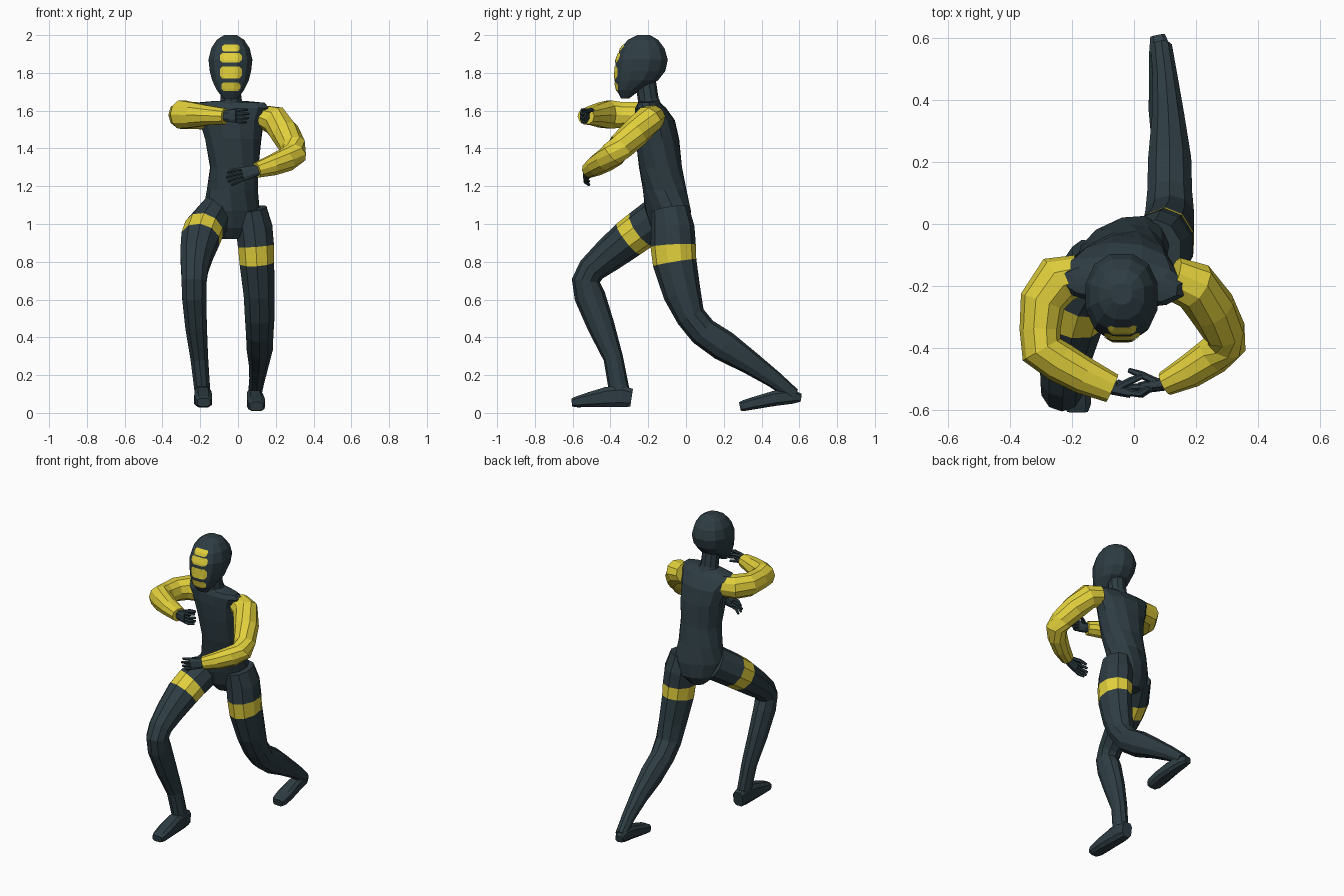
import bpy, bmesh, math
from mathutils import Vector
from mathutils.bvhtree import BVHTree


def material(name, rgb):
    m = bpy.data.materials.new(name)
    m.diffuse_color = (*rgb, 1)
    return m


DARK = material("dark slate", (0.027, 0.046, 0.056))
YELLOW = material("yellow", (0.76, 0.63, 0.045))


def finish(bm, name, mats):
    me = bpy.data.meshes.new(name)
    bm.to_mesh(me)
    for m in mats:
        me.materials.append(m)
    ob = bpy.data.objects.new(name, me)
    bpy.context.collection.objects.link(ob)
    return ob


def loft(name, rings, mats, bands=()):
    """Skin closed rings; spans listed in bands take the second material."""
    bm = bmesh.new()
    vs = [[bm.verts.new(p) for p in r] for r in rings]
    n = len(vs[0])
    for i in range(len(vs) - 1):
        for j in range(n):
            k = (j + 1) % n
            f = bm.faces.new((vs[i][j], vs[i][k], vs[i + 1][k], vs[i + 1][j]))
            f.material_index = 1 if i in bands else 0
    bm.faces.new(vs[0])
    bm.faces.new(vs[-1])
    bmesh.ops.recalc_face_normals(bm, faces=bm.faces)
    tree = BVHTree.FromBMesh(bm)
    finish(bm, name, mats)
    bm.free()
    return tree


def unit_ring(n, power):
    """Rounded-square outline; power 1 is a circle, lower is boxier."""
    out = []
    for j in range(n):
        t = 2 * math.pi * (j + 0.5) / n
        c, s = math.cos(t), math.sin(t)
        out.append((math.copysign(abs(c) ** power, c), math.copysign(abs(s) ** power, s)))
    return out


def tube(name, pts, ref, mats, n=10, power=1.0, bands=()):
    """pts: x, y, z, half width along ref, half width across it."""
    ref = Vector(ref)
    cs = [Vector(p[:3]) for p in pts]
    rings = []
    for i, p in enumerate(pts):
        t = Vector()
        if i:
            t += (cs[i] - cs[i - 1]).normalized()
        if i < len(cs) - 1:
            t += (cs[i + 1] - cs[i]).normalized()
        t.normalize()
        u = (ref - t * ref.dot(t)).normalized()
        w = t.cross(u)
        rings.append([cs[i] + u * p[3] * c + w * p[4] * s for c, s in unit_ring(n, power)])
    return loft(name, rings, mats, bands)


def stack(name, secs, mats, n=12, power=0.9):
    """Horizontal sections: z, centre x, front y, back y, half width, twist in degrees."""
    rings = []
    for z, cx, y0, y1, rx, tw in secs:
        a = math.radians(tw)
        cy, ry = (y0 + y1) / 2, (y1 - y0) / 2
        rings.append([Vector((cx + rx * c * math.cos(a) - ry * s * math.sin(a),
                              cy + rx * c * math.sin(a) + ry * s * math.cos(a), z))
                      for c, s in unit_ring(n, power)])
    return loft(name, rings, mats)


# head and mask
head = stack("head", [
    (1.665, -0.04, -0.345, -0.300, 0.040, 0), (1.71, -0.04, -0.370, -0.240, 0.075, 0),
    (1.76, -0.04, -0.382, -0.145, 0.100, 0), (1.81, -0.04, -0.380, -0.105, 0.113, 0),
    (1.87, -0.04, -0.375, -0.092, 0.120, 0), (1.93, -0.04, -0.350, -0.110, 0.105, 0),
    (1.975, -0.04, -0.310, -0.145, 0.075, 0), (2.0, -0.04, -0.260, -0.190, 0.035, 0)], [DARK])


def face_stripe(name, z0, z1, half):
    """Thin octagonal plate wrapped on the front of the head."""
    bm = bmesh.new()
    rows = []
    for k in range(5):
        z = z0 + (z1 - z0) * k / 4
        hw = half * (0.78 if k in (0, 4) else 1)
        row = []
        for j in range(7):
            x = -0.038 + hw * (j / 3 - 1)
            hit = head.ray_cast(Vector((x, -1, z)), Vector((0, 1, 0)))[0]
            row.append(bm.verts.new((x, hit.y - 0.004, z)))
        rows.append(row)
    for k in range(4):
        for j in range(6):
            bm.faces.new((rows[k][j], rows[k][j + 1], rows[k + 1][j + 1], rows[k + 1][j]))
    finish(bm, name, [YELLOW])
    bm.free()


for i, (z0, z1, half) in enumerate([(1.705, 1.75, 0.05), (1.77, 1.835, 0.058),
                                    (1.855, 1.905, 0.058), (1.912, 1.95, 0.046)]):
    face_stripe(f"face_stripe_{i + 1}", z0, z1, half)

# neck
tube("neck", [(-0.035, -0.19, 1.60, 0.075, 0.07), (-0.037, -0.2, 1.66, 0.058, 0.055),
              (-0.04, -0.215, 1.76, 0.055, 0.055)], (1, 0, 0), [DARK])

# torso, twisting from the hips up to the shoulders
stack("torso", [
    (0.92, -0.04, -0.14, -0.02, 0.05, 22), (0.98, -0.035, -0.18, 0.015, 0.12, 25),
    (1.07, -0.035, -0.205, 0.015, 0.155, 25), (1.18, -0.03, -0.225, 0.0, 0.135, 14),
    (1.30, -0.02, -0.25, -0.02, 0.13, 4), (1.45, -0.025, -0.268, -0.035, 0.152, -3),
    (1.55, -0.035, -0.272, -0.06, 0.175, -5), (1.615, -0.045, -0.265, -0.11, 0.215, -6),
    (1.642, -0.045, -0.25, -0.14, 0.19, -6), (1.652, -0.04, -0.24, -0.15, 0.08, 0)], [DARK])

# arms
tube("right_arm", [
    (-0.15, -0.155, 1.565, 0.068, 0.06), (-0.245, -0.18, 1.575, 0.076, 0.082),
    (-0.295, -0.25, 1.575, 0.074, 0.074), (-0.303, -0.34, 1.577, 0.072, 0.066),
    (-0.298, -0.405, 1.58, 0.078, 0.07), (-0.24, -0.445, 1.577, 0.07, 0.066),
    (-0.16, -0.49, 1.575, 0.055, 0.06), (-0.07, -0.53, 1.57, 0.044, 0.048)], (0, 0, 1), [YELLOW])
tube("left_arm", [
    (0.125, -0.175, 1.57, 0.062, 0.07), (0.195, -0.2, 1.55, 0.078, 0.08),
    (0.25, -0.27, 1.48, 0.078, 0.078), (0.29, -0.345, 1.41, 0.072, 0.07),
    (0.298, -0.385, 1.37, 0.07, 0.066), (0.255, -0.425, 1.34, 0.064, 0.062),
    (0.18, -0.475, 1.31, 0.056, 0.055), (0.1, -0.515, 1.285, 0.042, 0.04)], (0, 0, 1), [YELLOW])


# hands
def hand(name, wrist, along, side, curl, reach, thumb_sign):
    w = Vector(wrist)
    d, s, c = (Vector(v).normalized() for v in (along, side, curl))

    def at(a, b, e):
        return w + d * a * reach + s * b + c * e

    tube(name + "_palm", [(*at(-0.1, 0, 0), 0.027, 0.022), (*at(0.2, 0, 0), 0.034, 0.02),
                          (*at(0.5, 0, 0), 0.038, 0.017)], s, [DARK], n=8, power=0.7)
    for i in range(4):
        b = -0.028 + i * 0.0187
        ln = (0.88, 0.98, 1.0, 0.93)[i]
        tube(f"{name}_finger_{i + 1}", [
            (*at(0.45, b, 0), 0.0095, 0.011), (*at(0.78 * ln, b * 1.15, 0.004), 0.0095, 0.011),
            (*at(ln, b * 1.2, 0.03), 0.007, 0.008)], s, [DARK], n=6)
    t = thumb_sign
    tube(name + "_thumb", [
        (*at(0.15, 0.02 * t, 0.008), 0.013, 0.013), (*at(0.45, 0.032 * t, 0.04), 0.012, 0.012),
        (*at(0.7, 0.03 * t, 0.062), 0.008, 0.008)], s, [DARK], n=6)


hand("right_hand", (-0.07, -0.53, 1.572), (1, -0.25, 0), (0, 0, 1), (0.2, 1, 0), 0.125, 1)
hand("left_hand", (0.1, -0.515, 1.283), (-1, -0.17, -0.25), (-0.2, 0.1, 1), (0, 1, -0.3), 0.165, 1)

# legs, each with a yellow thigh band
tube("right_leg", [
    (-0.12, -0.12, 1.055, 0.09, 0.11), (-0.18, -0.235, 0.972, 0.108, 0.106),
    (-0.2, -0.305, 0.92, 0.106, 0.103), (-0.22, -0.41, 0.835, 0.09, 0.09),
    (-0.23, -0.5, 0.758, 0.075, 0.075), (-0.232, -0.53, 0.7, 0.07, 0.075),
    (-0.232, -0.51, 0.62, 0.068, 0.082), (-0.222, -0.45, 0.46, 0.06, 0.072),
    (-0.205, -0.385, 0.29, 0.049, 0.052), (-0.187, -0.35, 0.1, 0.043, 0.055)],
    (1, 0, 0), [DARK, YELLOW], bands=(1,))
tube("left_leg", [
    (0.07, -0.085, 1.08, 0.085, 0.1), (0.085, -0.07, 0.98, 0.102, 0.115),
    (0.095, -0.068, 0.885, 0.1, 0.12), (0.1, -0.06, 0.795, 0.096, 0.116),
    (0.112, -0.02, 0.63, 0.086, 0.1), (0.115, 0.025, 0.51, 0.082, 0.078),
    (0.115, 0.09, 0.43, 0.076, 0.078), (0.115, 0.2, 0.355, 0.073, 0.082),
    (0.11, 0.34, 0.265, 0.055, 0.062), (0.1, 0.47, 0.175, 0.042, 0.046),
    (0.088, 0.57, 0.095, 0.036, 0.036)], (1, 0, 0), [DARK, YELLOW], bands=(2,))

# feet
tube("right_foot", [
    (-0.187, -0.288, 0.08, 0.036, 0.05), (-0.187, -0.34, 0.088, 0.044, 0.06),
    (-0.186, -0.42, 0.084, 0.047, 0.056), (-0.184, -0.51, 0.07, 0.05, 0.042),
    (-0.182, -0.58, 0.058, 0.045, 0.03), (-0.182, -0.605, 0.055, 0.035, 0.022)],
    (1, 0, 0), [DARK], n=8, power=0.6)
tube("left_foot", [
    (0.076, 0.606, 0.08, 0.025, 0.022), (0.085, 0.56, 0.088, 0.038, 0.042),
    (0.09, 0.47, 0.077, 0.044, 0.042), (0.095, 0.37, 0.054, 0.05, 0.035),
    (0.097, 0.305, 0.038, 0.046, 0.03), (0.097, 0.285, 0.034, 0.036, 0.024)],
    (1, 0, 0), [DARK], n=8, power=0.6)
